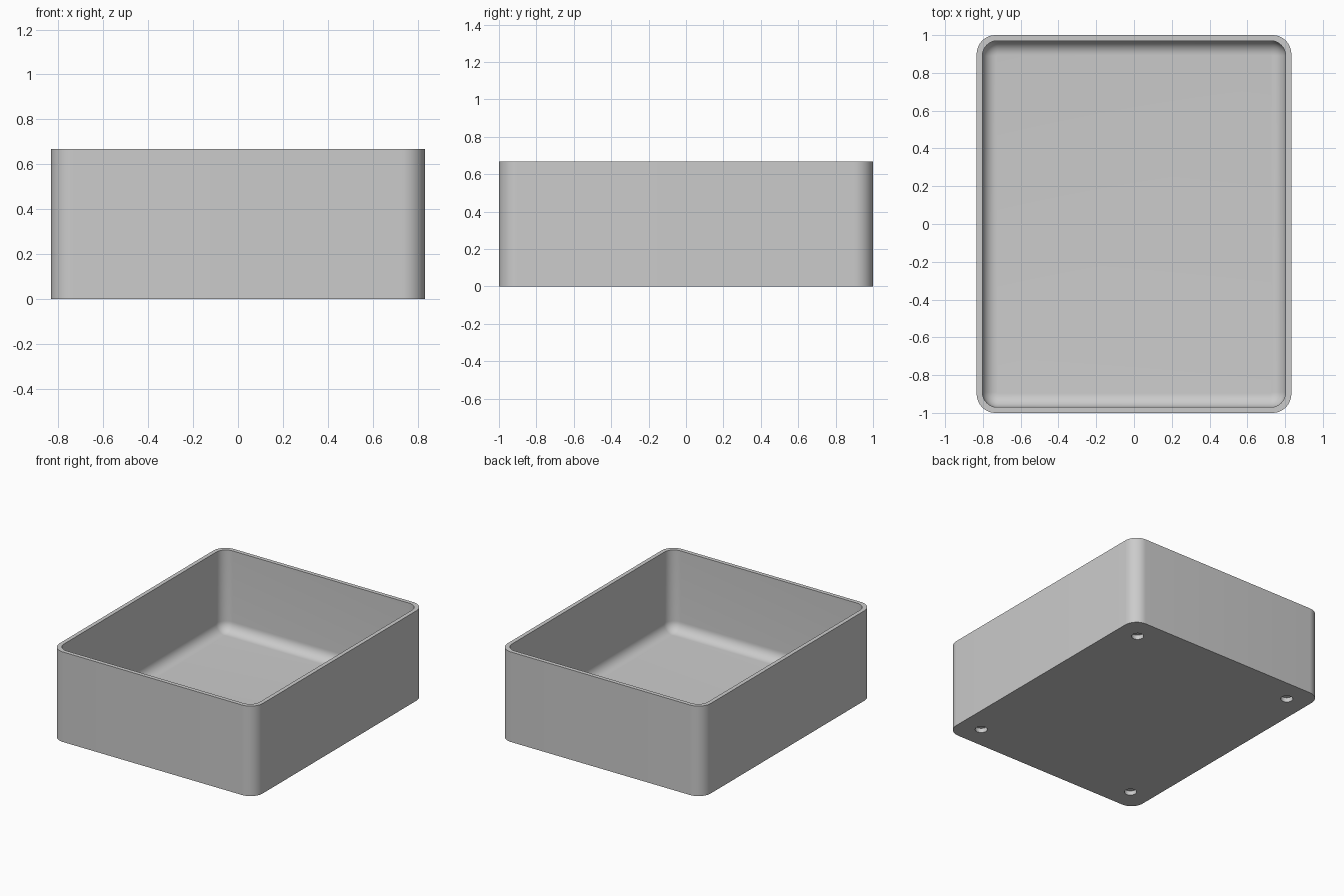
import bpy, bmesh
from math import sin, cos, pi
from mathutils import Matrix

cube = bpy.data.objects.get("Cube")
if cube:
    bpy.data.objects.remove(cube, do_unlink=True)

HALF_X, HALF_Y, HEIGHT = 0.833, 1.0, 0.667
WALL, FLOOR = 0.03, 0.067
OUTER_R, INNER_R, FILLET = 0.1, 0.08, 0.075
CORNER_STEPS, FILLET_STEPS = 12, 10

grey = bpy.data.materials.new("grey_plastic")
grey.use_nodes = True
colour = (0.6, 0.6, 0.6, 1)
grey.diffuse_color = colour
grey.node_tree.nodes["Principled BSDF"].inputs["Base Color"].default_value = colour


def make_object(name, bm):
    bmesh.ops.recalc_face_normals(bm, faces=bm.faces)
    mesh = bpy.data.meshes.new(name)
    bm.to_mesh(mesh)
    bm.free()
    mesh.materials.append(grey)
    obj = bpy.data.objects.new(name, mesh)
    bpy.context.collection.objects.link(obj)
    return obj


def rounded_ring(bm, inset, radius, z):
    """Rounded rectangle of vertices, inset from the outer walls."""
    ring = []
    for quarter, (sx, sy) in enumerate([(1, 1), (-1, 1), (-1, -1), (1, -1)]):
        cx = sx * (HALF_X - inset - radius)
        cy = sy * (HALF_Y - inset - radius)
        for i in range(CORNER_STEPS + 1):
            a = (quarter + i / CORNER_STEPS) * pi / 2
            ring.append(bm.verts.new((cx + radius * cos(a), cy + radius * sin(a), z)))
    return ring


# Tray: outer wall, rim, inner wall and filleted floor as stacked rings
bm = bmesh.new()
rings = [rounded_ring(bm, 0, OUTER_R, 0),
         rounded_ring(bm, 0, OUTER_R, HEIGHT),
         rounded_ring(bm, WALL, INNER_R, HEIGHT)]
for i in range(FILLET_STEPS + 1):
    a = i / FILLET_STEPS * pi / 2
    inward = FILLET * (1 - cos(a))
    rings.append(rounded_ring(bm, WALL + inward, INNER_R - inward,
                              FLOOR + FILLET * (1 - sin(a))))
for low, high in zip(rings, rings[1:]):
    for i in range(len(low)):
        j = (i + 1) % len(low)
        bm.faces.new((low[i], low[j], high[j], high[i]))
bm.faces.new(rings[0])
bm.faces.new(rings[-1])
tray = make_object("tray", bm)

# Blind round holes near the four corners of the underside
bm = bmesh.new()
for sx in (-1, 1):
    for sy in (-1, 1):
        bmesh.ops.create_cone(bm, cap_ends=True, segments=32, radius1=0.042,
                              radius2=0.042, depth=0.066,
                              matrix=Matrix.Translation((sx * 0.667, sy * 0.833, 0)))
cutter = make_object("hole_cutter", bm)
cutter.hide_render = True

bpy.context.view_layer.objects.active = tray
tray.select_set(True)
cut = tray.modifiers.new("holes", 'BOOLEAN')
cut.operation = 'DIFFERENCE'
cut.solver = 'EXACT'
cut.object = cutter
bpy.ops.object.modifier_apply(modifier=cut.name)
bpy.data.objects.remove(cutter, do_unlink=True)
bpy.ops.object.shade_smooth_by_angle(angle=pi / 6)
